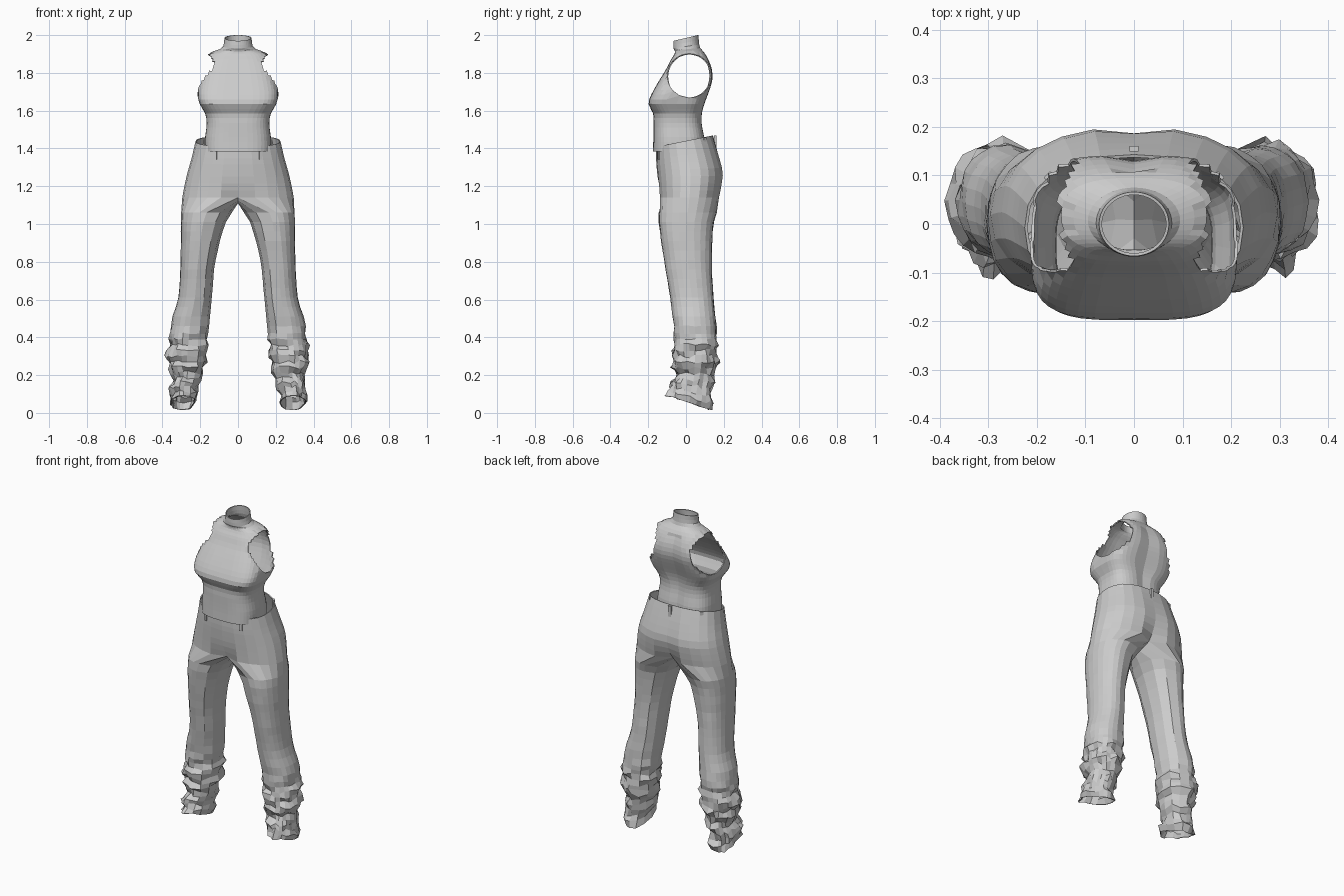
import bpy, bmesh, math, random
from mathutils import Vector

random.seed(4)
if "Cube" in bpy.data.objects:
    bpy.data.objects.remove(bpy.data.objects["Cube"])

grey = bpy.data.materials.new("cloth_grey")
grey.use_nodes = True
grey.diffuse_color = (0.6, 0.6, 0.6, 1)
grey.node_tree.nodes["Principled BSDF"].inputs["Base Color"].default_value = (0.6, 0.6, 0.6, 1)


def sample(keys, z):
    """Smoothly interpolate rows of (z, values...) at height z."""
    keys = sorted(keys)
    last = len(keys) - 1
    i = max(k for k in range(last) if keys[k][0] <= z + 1e-6 or k == 0)
    a, b = keys[i], keys[i + 1]
    before, after = keys[max(i - 1, 0)], keys[min(i + 2, last)]
    h = b[0] - a[0]
    t = (z - a[0]) / h
    out = []
    for c in range(1, len(a)):
        m0 = (b[c] - before[c]) / (b[0] - before[0]) * h
        m1 = (after[c] - a[c]) / (after[0] - a[0]) * h
        out.append((2*t**3 - 3*t**2 + 1) * a[c] + (t**3 - 2*t**2 + t) * m0
                   + (3*t**2 - 2*t**3) * b[c] + (t**3 - t**2) * m1)
    return out


def oval(angle, rx, front, back, n):
    """Point on a squarish oval with the given front and back limits."""
    c, s = math.cos(angle), math.sin(angle)
    x = math.copysign(abs(c) ** (2 / n), c) * rx
    y = math.copysign(abs(s) ** (2 / n), s) * (back - front) / 2
    return x, y + (back + front) / 2


def skin(bm, rows, closed):
    for low, high in zip(rows, rows[1:]):
        count = len(low)
        for j in range(count if closed else count - 1):
            k = (j + 1) % count
            bm.faces.new((low[j], low[k], high[k], high[j]))


def finish(bm, name, thickness=0.006):
    bmesh.ops.remove_doubles(bm, verts=bm.verts, dist=0.0005)
    bmesh.ops.recalc_face_normals(bm, faces=bm.faces)
    mesh = bpy.data.meshes.new(name)
    bm.to_mesh(mesh)
    bm.free()
    mesh.materials.append(grey)
    obj = bpy.data.objects.new(name, mesh)
    bpy.context.collection.objects.link(obj)
    if thickness:
        solid = obj.modifiers.new("cloth_thickness", 'SOLIDIFY')
        solid.thickness = thickness
        solid.offset = -1
    return obj


# Sleeveless top: height, half width, front, back, squareness, tilt
top_keys = [
    (1.385, .175, -.175, .100, 3.0, 0), (1.45, .175, -.173, .100, 3.0, 0),
    (1.53, .166, -.173, .086, 3.0, 0), (1.585, .174, -.174, .086, 3.2, 0),
    (1.635, .203, -.198, .098, 3.8, 0), (1.68, .214, -.186, .115, 3.8, 0),
    (1.76, .205, -.142, .140, 3.5, 0), (1.82, .182, -.105, .138, 3.5, 0),
    (1.87, .165, -.080, .120, 3.2, 0), (1.905, .150, -.060, .095, 2.6, .05),
    (1.925, .095, -.060, .075, 2.0, .1), (1.94, .078, -.067, .070, 2.0, .15),
    (1.985, .072, -.066, .066, 2.0, .23)]
heights = [1.385 + .025 * i for i in range(20)] + [1.875, 1.89, 1.905, 1.915, 1.925, 1.94, 1.96, 1.985]
bm = bmesh.new()
rows = []
for z in heights:
    rx, front, back, n, tilt = sample(top_keys, z)
    row = []
    for j in range(40):
        x, y = oval(math.tau * j / 40, rx, front, back, n)
        if y > 0 and z < 1.88:
            y -= .012 * math.exp(-(x / .035) ** 2)
        row.append(bm.verts.new((x, y, z + tilt * y)))
    rows.append(row)
skin(bm, rows, True)

# Armholes: remove the side faces and round off the openings
hole_y, hole_z, hole_r = .018, 1.785, .117
bmesh.ops.delete(bm, geom=[
    f for f in bm.faces if abs(f.calc_center_median().x) > .12 and
    math.hypot(f.calc_center_median().y - hole_y, f.calc_center_median().z - hole_z) < hole_r],
    context='FACES')
for v in bm.verts:
    if v.is_boundary and 1.6 < v.co.z < 1.94 and abs(v.co.x) > .1:
        d = Vector((v.co.y - hole_y, v.co.z - hole_z)).normalized() * hole_r
        v.co.y, v.co.z = hole_y + d.x, hole_z + d.y
finish(bm, "sleeveless_top")

# Trousers: hips as (height, half width, front, back, front cleft, back cleft, tilt)
hip_keys = [
    (1.14, .295, -.143, .180, .03, .05, 0), (1.20, .284, -.147, .192, .008, .022, 0),
    (1.27, .268, -.153, .200, 0, .012, .02), (1.35, .245, -.158, .176, 0, .006, .1),
    (1.44, .225, -.158, .143, 0, 0, .2)]
# Legs as (height, inner x, outer x, front, back, tilt)
leg_keys = [
    (.05, .225, .355, -.100, .135, -.35), (.12, .210, .360, -.080, .130, -.25),
    (.2, .190, .345, -.055, .140, -.1), (.26, .170, .372, -.068, .160, 0),
    (.4, .158, .362, -.060, .160, 0), (.5, .150, .350, -.070, .155, 0),
    (.6, .140, .318, -.082, .146, 0), (.8, .120, .304, -.115, .136, 0),
    (1.0, .068, .302, -.143, .146, 0), (1.06, .033, .300, -.145, .163, 0)]
hip_heights = [1.44 - .0375 * i for i in range(9)]
leg_heights = [1.06 - .05 * i for i in range(13)] + [.42 - .03 * i for i in range(13)]
outer, inner = 12, 6
angles = [math.pi * (j / outer - .5) for j in range(outer + 1)]
inside = [math.pi * (.5 + j / inner) for j in range(1, inner)]

bm = bmesh.new()
for side in (1, -1):
    rows = []
    for z in hip_heights:
        rx, front, back, fc, bc, tilt = sample(hip_keys, z)
        row = []
        for a in angles:
            x, y = oval(a, rx, front, back, 2.3)
            x = max(x, 0) if abs(a) < 1.57 else 0
            y -= math.copysign(bc if y > 0 else fc, y) * math.exp(-(x / .045) ** 2)
            row.append(bm.verts.new((side * x, y, z + tilt * y)))
        rows.append(row)
    skin(bm, rows, False)
    # Crotch seam closes the half ring into a leg opening
    split = rows[-1]
    seam = []
    for j in range(1, inner):
        p = split[-1].co.lerp(split[0].co, j / inner)
        p.z -= .03 * math.sin(math.pi * j / inner)
        seam.append(bm.verts.new(p))
    rows = [split + seam]
    # Legs with gathered folds towards the cuffs
    for i, z in enumerate(leg_heights):
        xi, xo, front, back, tilt = sample(leg_keys, max(z, .05))
        fold = max(0, min(1, (.5 - z) / .2))
        row = []
        for j, a in enumerate(angles + inside):
            x, y = oval(a, (xo - xi) / 2, front, back, 2.2)
            wave = .009 * math.sin(i * 2.1 + 2 * math.sin(a + side)) + random.uniform(-.013, .013)
            push = 1 + fold * wave * 10 + random.uniform(-.012, .012)
            mid = (front + back) / 2
            lift = fold * random.uniform(-.011, .011) if z > .07 else 0
            row.append(bm.verts.new((side * (x * push + (xi + xo) / 2),
                                     mid + (y - mid) * push,
                                     max(z + tilt * y + lift, 0))))
        rows.append(row)
    skin(bm, rows, True)
finish(bm, "trousers")


# Belt loops around the waist
def belt_loop(name, x, y, z, turn):
    bm = bmesh.new()
    bmesh.ops.create_cube(bm, size=1)
    bmesh.ops.scale(bm, vec=(.018, .012, .065), verts=bm.verts)
    obj = finish(bm, name, 0)
    obj.location = (x, y, z)
    obj.rotation_euler.z = turn


belt_loop("belt_loop_back", 0, .155, 1.435, 0)
for side, label in ((1, "left"), (-1, "right")):
    belt_loop("belt_loop_front_" + label, side * .12, -.143, 1.375, side * .35)
    belt_loop("belt_loop_rear_" + label, side * .175, .098, 1.425, -side * .8)
